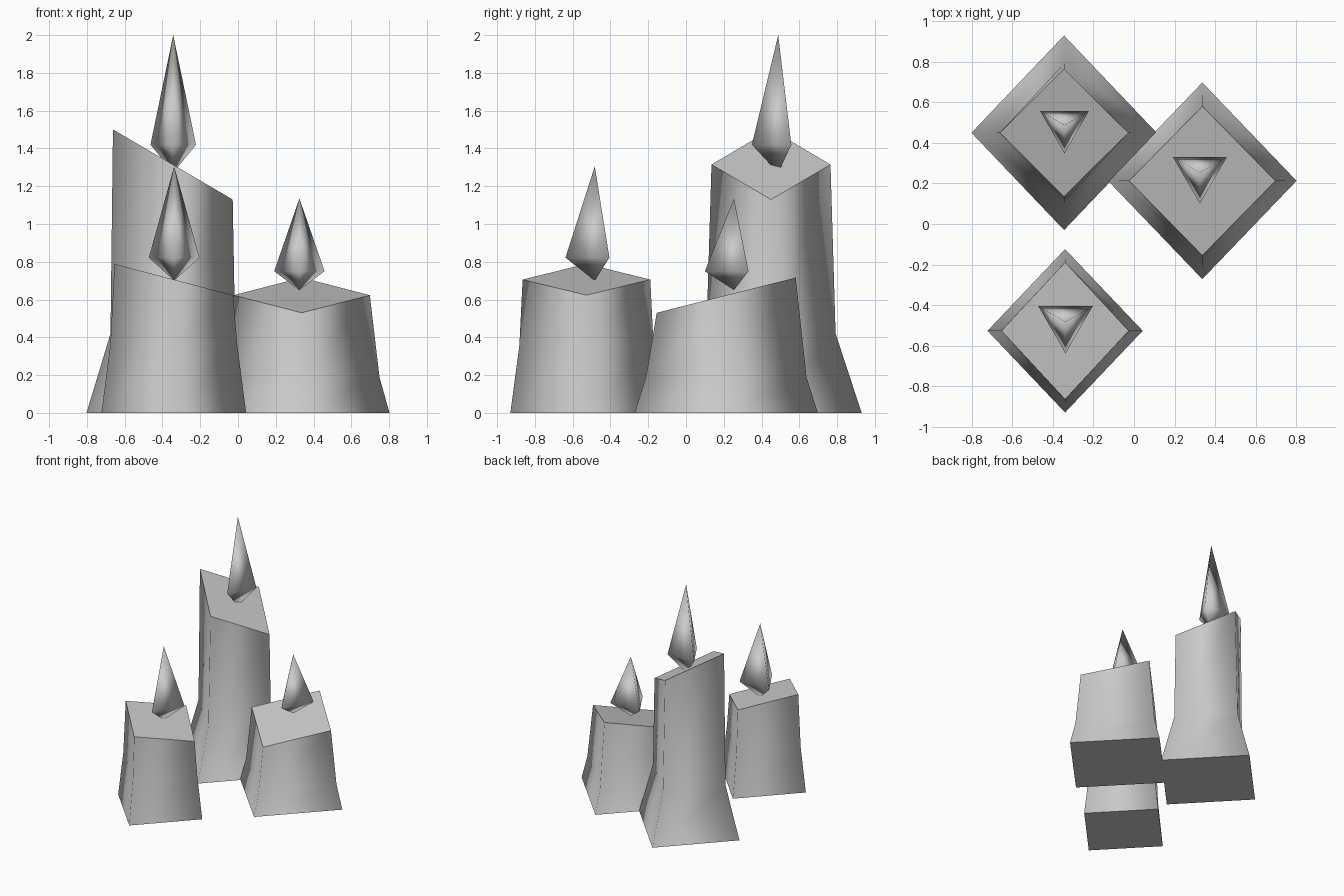
import bpy
import bmesh
from math import sin, cos, pi

cube = bpy.data.objects.get("Cube")
if cube:
    bpy.data.objects.remove(cube)

# One wax-grey material for everything
grey = bpy.data.materials.new("wax_grey")
grey.use_nodes = True
colour = (0.6, 0.6, 0.6, 1)
grey.diffuse_color = colour
grey.node_tree.nodes["Principled BSDF"].inputs["Base Color"].default_value = colour


def finish(name, bm):
    bmesh.ops.recalc_face_normals(bm, faces=bm.faces)
    mesh = bpy.data.meshes.new(name)
    bm.to_mesh(mesh)
    bm.free()
    mesh.materials.append(grey)
    obj = bpy.data.objects.new(name, mesh)
    bpy.context.collection.objects.link(obj)


def candle(name, x, y, rings, slope_x=0, slope_y=0):
    """Four-sided flared body; rings are (z, half x, half y), the top ring is slanted."""
    bm = bmesh.new()
    loops = []
    for level, (z, rx, ry) in enumerate(rings):
        loop = []
        for k in range(4):
            dx, dy = rx * cos(k * pi / 2), ry * sin(k * pi / 2)
            tilt = slope_x * dx + slope_y * dy if level == len(rings) - 1 else 0
            loop.append(bm.verts.new((x + dx, y + dy, z + tilt)))
        loops.append(loop)
    for low, high in zip(loops, loops[1:]):
        for k in range(4):
            n = (k + 1) % 4
            bm.faces.new((low[k], low[n], high[n], high[k])).smooth = True
    # Flat caps keep the rims crisp
    bm.faces.new(loops[0])
    bm.faces.new(loops[-1])
    finish(name, bm)


def flame(name, x, y, radius, z_low, z_wide, z_tip):
    """Three-sided double cone with one corner to the front."""
    bm = bmesh.new()
    ring = [bm.verts.new((x + radius * cos(a), y + radius * sin(a), z_wide))
            for a in (-pi / 2, pi / 6, 5 * pi / 6)]
    for z in (z_low, z_tip):
        tip = bm.verts.new((x, y, z))
        for k in range(3):
            bm.faces.new((ring[k], ring[(k + 1) % 3], tip)).smooth = True
    finish(name, bm)


# Bodies
candle("tall_candle", -0.345, 0.45,
       [(0, 0.457, 0.48), (0.42, 0.33, 0.342), (1.315, 0.317, 0.315)], slope_x=-0.585)
candle("front_candle", -0.34, -0.527,
       [(0, 0.383, 0.403), (0.36, 0.336, 0.355), (0.706, 0.314, 0.338)], slope_x=-0.264)
candle("side_candle", 0.337, 0.213,
       [(0, 0.465, 0.485), (0.19, 0.412, 0.425), (0.623, 0.361, 0.368)], slope_y=0.253)

# Flames
flame("tall_flame", -0.343, 0.488, 0.139, 1.27, 1.42, 2.0)
flame("front_flame", -0.338, -0.483, 0.155, 0.70, 0.822, 1.305)
flame("side_flame", 0.325, 0.254, 0.154, 0.65, 0.75, 1.135)
